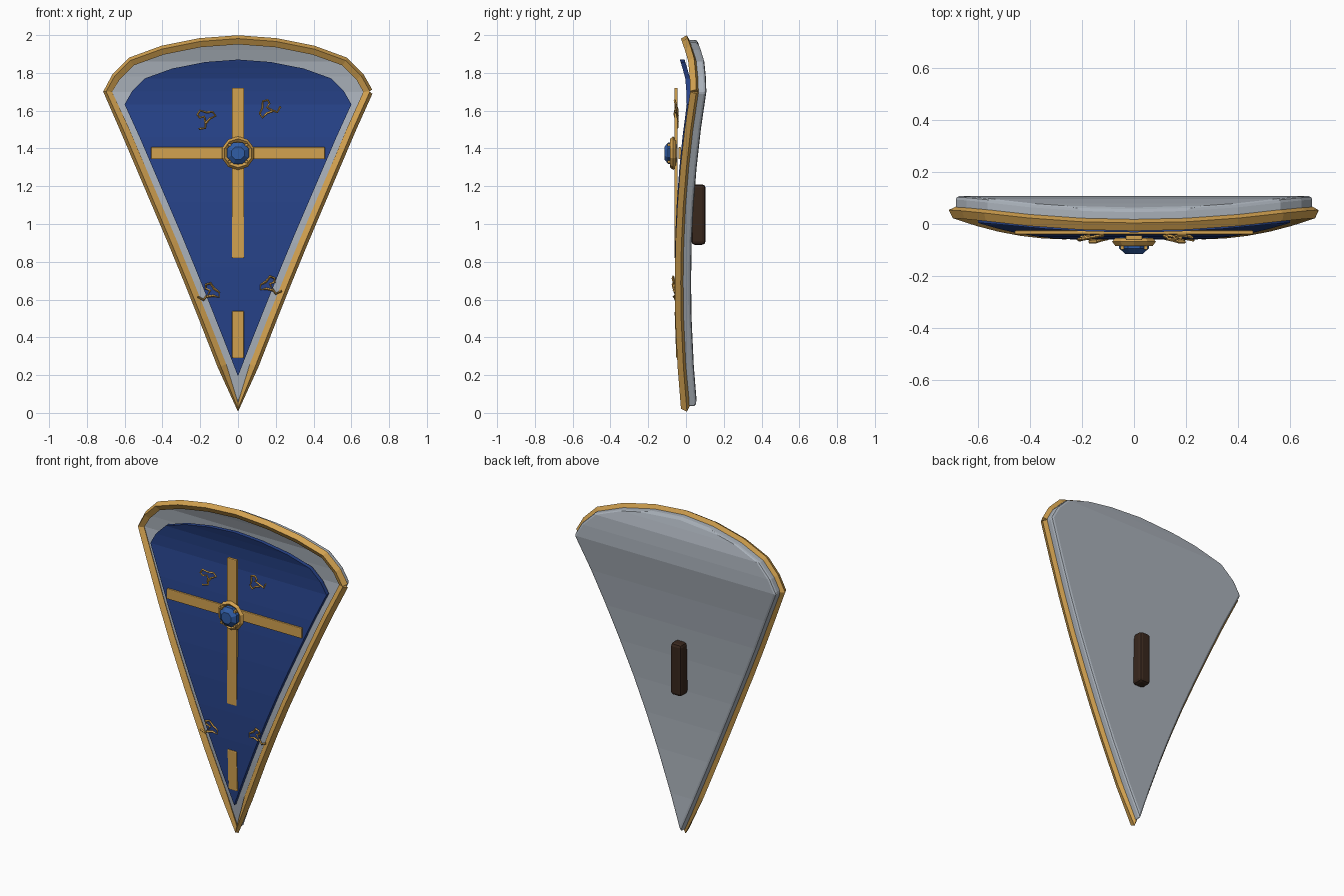
import bpy, bmesh, math
from mathutils import Matrix, Vector

if "Cube" in bpy.data.objects:
    bpy.data.objects.remove(bpy.data.objects["Cube"])


def material(name, rgb):
    m = bpy.data.materials.new(name)
    m.diffuse_color = (*rgb, 1)
    m.use_nodes = True
    m.node_tree.nodes["Principled BSDF"].inputs["Base Color"].default_value = m.diffuse_color
    return m


GOLD = material("gold", (0.65, 0.36, 0.08))
BLUE = material("blue_enamel", (0.02, 0.055, 0.25))
STEEL = material("steel", (0.40, 0.44, 0.49))
WOOD = material("dark_wood", (0.04, 0.02, 0.012))
GEM = material("gem_blue", (0.03, 0.11, 0.38))

# Right half of the outline (x, z), top centre to bottom tip
HALF = [(0, 1.975), (.2, 1.96), (.4, 1.92), (.565, 1.86), (.645, 1.78), (.69, 1.7),
        (.6, 1.5), (.515, 1.3), (.43, 1.1), (.345, .9), (.263, .7), (.183, .5),
        (.085, .25), (0, .03)]


def bow(x, z):
    """Depth of the curved shield surface."""
    return -0.05 + 0.15 * x * x + 0.05 * (z - 1) ** 2


def add_mesh(name, bm, mat, bevel=0):
    bmesh.ops.recalc_face_normals(bm, faces=bm.faces)
    me = bpy.data.meshes.new(name)
    bm.to_mesh(me)
    bm.free()
    me.materials.append(mat)
    ob = bpy.data.objects.new(name, me)
    bpy.context.collection.objects.link(ob)
    if bevel:
        mod = ob.modifiers.new("bevel", 'BEVEL')
        mod.width = bevel
        mod.segments = 2
        mod.limit_method = 'ANGLE'
        mod.angle_limit = math.radians(40)
    return ob


def plate(name, half, front, thick, mat, bevel=0):
    """Bowed plate made of strips between the left and right edges."""
    bm = bmesh.new()
    rows = []
    for x, z in half:
        xs = (-x, x) if x else (0,)
        rows.append([bm.verts.new((s, bow(x, z) + front, z)) for s in xs])
    for a, b in zip(rows, rows[1:]):
        bm.faces.new(a + b[::-1])
    ext = bmesh.ops.extrude_face_region(bm, geom=bm.faces[:], use_keep_orig=True)
    verts = [v for v in ext["geom"] if isinstance(v, bmesh.types.BMVert)]
    bmesh.ops.translate(bm, verts=verts, vec=(0, thick, 0))
    return add_mesh(name, bm, mat, bevel)


def tube(name, pts, radius, mat):
    """Four-sided tube along a path."""
    cu = bpy.data.curves.new(name, 'CURVE')
    cu.dimensions = '3D'
    cu.bevel_depth = radius
    cu.bevel_resolution = 0
    cu.use_fill_caps = True
    sp = cu.splines.new('POLY')
    sp.points.add(len(pts) - 1)
    for p, co in zip(sp.points, pts):
        p.co = (*co, 1)
    cu.materials.append(mat)
    ob = bpy.data.objects.new(name, cu)
    bpy.context.collection.objects.link(ob)
    bpy.ops.object.select_all(action='DESELECT')
    ob.select_set(True)
    bpy.context.view_layer.objects.active = ob
    bpy.ops.object.convert(target='MESH')
    for p in ob.data.polygons:
        p.use_smooth = False
    return ob


def box(name, centre, size, mat, bevel=0, tilt=0):
    bm = bmesh.new()
    m = (Matrix.Translation(centre) @ Matrix.Rotation(tilt, 4, 'X')
         @ Matrix.Diagonal((*size, 1)))
    bmesh.ops.create_cube(bm, size=1, matrix=m)
    return add_mesh(name, bm, mat, bevel)


def lathe(name, profile, sides, centre, mat, closed=False):
    """Revolve (radius, y) points around the front-back axis."""
    bm = bmesh.new()
    rings = []
    for r, y in profile:
        rings.append([bm.verts.new((centre[0] + r * math.cos(2 * math.pi * (i + .5) / sides), y,
                                    centre[1] + r * math.sin(2 * math.pi * (i + .5) / sides)))
                      for i in range(sides)])
    pairs = list(zip(rings, rings[1:]))
    if closed:
        pairs.append((rings[-1], rings[0]))
    else:
        bm.faces.new(rings[0])
        bm.faces.new(rings[-1])
    for a, b in pairs:
        for i in range(sides):
            j = (i + 1) % sides
            bm.faces.new((a[i], a[j], b[j], b[i]))
    return add_mesh(name, bm, mat)


# Steel body, enamel face and gold rim (the rim opens at the right corner)
plate("steel_body", HALF, 0.0, 0.062, STEEL, 0.014)
plate("enamel_panel", [(x * .87, .168 + .862 * z) for x, z in HALF], -0.02, 0.025, BLUE)
ring = HALF[5:] + [(-x, z) for x, z in HALF[-2:0:-1]] + HALF[:6]
tube("gold_rim", [(x, bow(x, z), z) for x, z in ring], 0.025, GOLD)

# Cross bars
box("cross_upright", (0, -.053, 1.27), (.064, .018, .90), GOLD, .004)
box("cross_arm", (0, -.033, 1.375), (.92, .014, .064), GOLD, .004)
box("lower_bar", (0, -.045, .415), (.064, .022, .25), GOLD, .006, math.radians(2))

# Central jewel with its setting
C = (0, 1.375)
lathe("jewel_ring", [(.089, -.068), (.076, -.084), (.06, -.07), (.076, -.054)], 10, C, GOLD, True)
lathe("jewel", [(.062, -.05), (.062, -.094), (.036, -.115)], 8, C, GEM)
for i in range(4):
    a = math.radians(45 + 90 * i)
    box("jewel_prong", (.064 * math.cos(a), -.084, C[1] + .064 * math.sin(a)),
        (.014, .03, .014), GOLD)

# Small curls
CURL = [(.06, .012), (.043, -.018), (.01, -.006), (-.012, .008), (.002, .028), (-.008, .046),
        (-.034, .04), (-.036, .005), (-.05, -.025), (-.036, -.047), (-.012, -.024), (.02, -.012)]
for name, x, z, y, turn, flip in [("curl_upper_right", .165, 1.61, -.052, 0, 1),
                                  ("curl_upper_left", -.175, 1.555, -.052, 70, -1),
                                  ("curl_lower_right", .175, .67, -.062, -35, 1),
                                  ("curl_lower_left", -.155, .635, -.062, 30, -1)]:
    rot = Matrix.Rotation(math.radians(turn), 2)
    pts = [rot @ Vector((u * flip, v)) for u, v in CURL]
    tube(name, [(x + p.x, y + .008 * math.sin(i * .9), z + p.y) for i, p in enumerate(pts)],
         .006, GOLD)

# Grip on the back
box("back_grip", (0, .066, 1.05), (.075, .075, .32), WOOD, .018)
